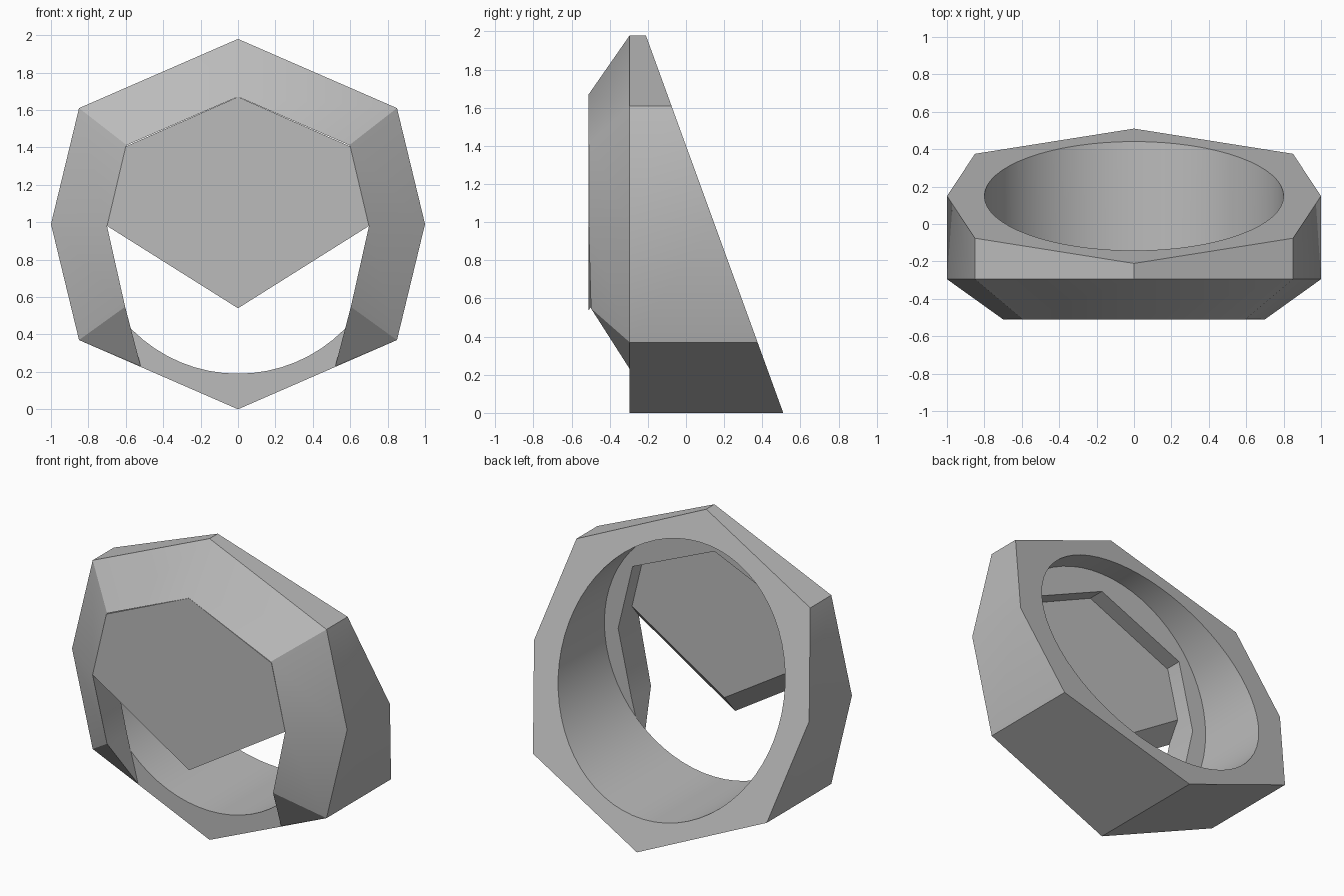
import bpy, bmesh
from math import radians, pi
from mathutils import Matrix

cube = bpy.data.objects.get("Cube")
if cube:
    bpy.data.objects.remove(cube, do_unlink=True)

grey = bpy.data.materials.new("plain grey")
grey.use_nodes = True
colour = (0.5, 0.5, 0.5, 1)
grey.diffuse_color = colour
grey.node_tree.nodes["Principled BSDF"].inputs["Base Color"].default_value = colour

FRONT, RIM, PLATE_BACK = -0.51, -0.295, -0.40


def finish(name, bm):
    """Turn a bmesh into a named object with the shared material."""
    bmesh.ops.remove_doubles(bm, verts=bm.verts, dist=0.0005)
    bmesh.ops.recalc_face_normals(bm, faces=bm.faces)
    mesh = bpy.data.meshes.new(name)
    bm.to_mesh(mesh)
    bm.free()
    mesh.materials.append(grey)
    obj = bpy.data.objects.new(name, mesh)
    bpy.context.collection.objects.link(obj)
    return obj


def bridge(bm, a, b, closed=True):
    """Join two rows of vertices with quads."""
    n = len(a)
    for i in range(n if closed else n - 1):
        j = (i + 1) % n
        bm.faces.new((a[i], a[j], b[j], b[i]))


def prism(name, front, back):
    bm = bmesh.new()
    a = [bm.verts.new(p) for p in front]
    b = [bm.verts.new(p) for p in back]
    bm.faces.new(a)
    bm.faces.new(b)
    bridge(bm, a, b)
    return finish(name, bm)


def mirrored(half):
    """Close a right-hand half outline whose ends lie on x = 0."""
    return half + [(-x, z) for x, z in reversed(half[1:-1])]


# Eight-sided body with a sloping back
half = [(0, 0), (0.85, 0.37), (1, 0.99), (0.85, 1.61), (0, 1.98)]
outline = mirrored(half)
body = prism("ring_body", [(x, RIM, z) for x, z in outline],
             [(x, 0.51 - 0.364 * z, z) for x, z in outline])

# Round bore through the body
bm = bmesh.new()
turn = Matrix.Translation((0, 0, 0.99)) @ Matrix.Rotation(pi / 2, 4, "X")
bmesh.ops.create_cone(bm, cap_ends=True, segments=64, radius1=0.8,
                      radius2=0.8, depth=3, matrix=turn)
cutter = finish("bore_cutter", bm)
cutter.hide_render = True
cut = body.modifiers.new("bore", "BOOLEAN")
cut.operation = "DIFFERENCE"
cut.solver = "EXACT"
cut.object = cutter
bpy.context.view_layer.objects.active = body
bpy.ops.object.modifier_apply(modifier=cut.name)
bpy.data.objects.remove(cutter, do_unlink=True)

# Sloping bezel, open at the bottom and tapering to a point at each end
arc = outline[1:]
outer, lip, inner = [], [], []
for x, z in [(0.52, 0.23)] + arc + [(-0.52, 0.23)]:
    end = z < 0.3
    low = z < 0.5
    s = 1 if end else 0.71 if low else 0.7
    ix, iz = x * s, z if end else z * s + 0.285
    outer.append((x, RIM, z))
    lip.append((ix, RIM if end else FRONT + 0.012 * low, iz))
    inner.append((ix, RIM, iz))
bm = bmesh.new()
rows = [[bm.verts.new(p) for p in row] for row in (outer, lip, inner)]
for i in range(3):
    bridge(bm, rows[i], rows[(i + 1) % 3], closed=False)
bezel = finish("bezel", bm)

# Pointed front plate with its lower edges bevelled towards the back
face = mirrored([(0, 0.54), (0.7, 0.98), (0.6, 1.405), (0, 1.67)])
rear = mirrored([(0, 0.67), (0.673, 1.09), (0.6, 1.405), (0, 1.67)])
plate = prism("front_plate", [(x, FRONT, z) for x, z in face],
              [(x, PLATE_BACK, z) for x, z in rear])

# Smooth the bore and the gentle corners, keep the rest crisp
bpy.ops.object.select_all(action="DESELECT")
for obj in (body, bezel, plate):
    obj.select_set(True)
bpy.context.view_layer.objects.active = body
bpy.ops.object.shade_smooth_by_angle(angle=radians(30))
